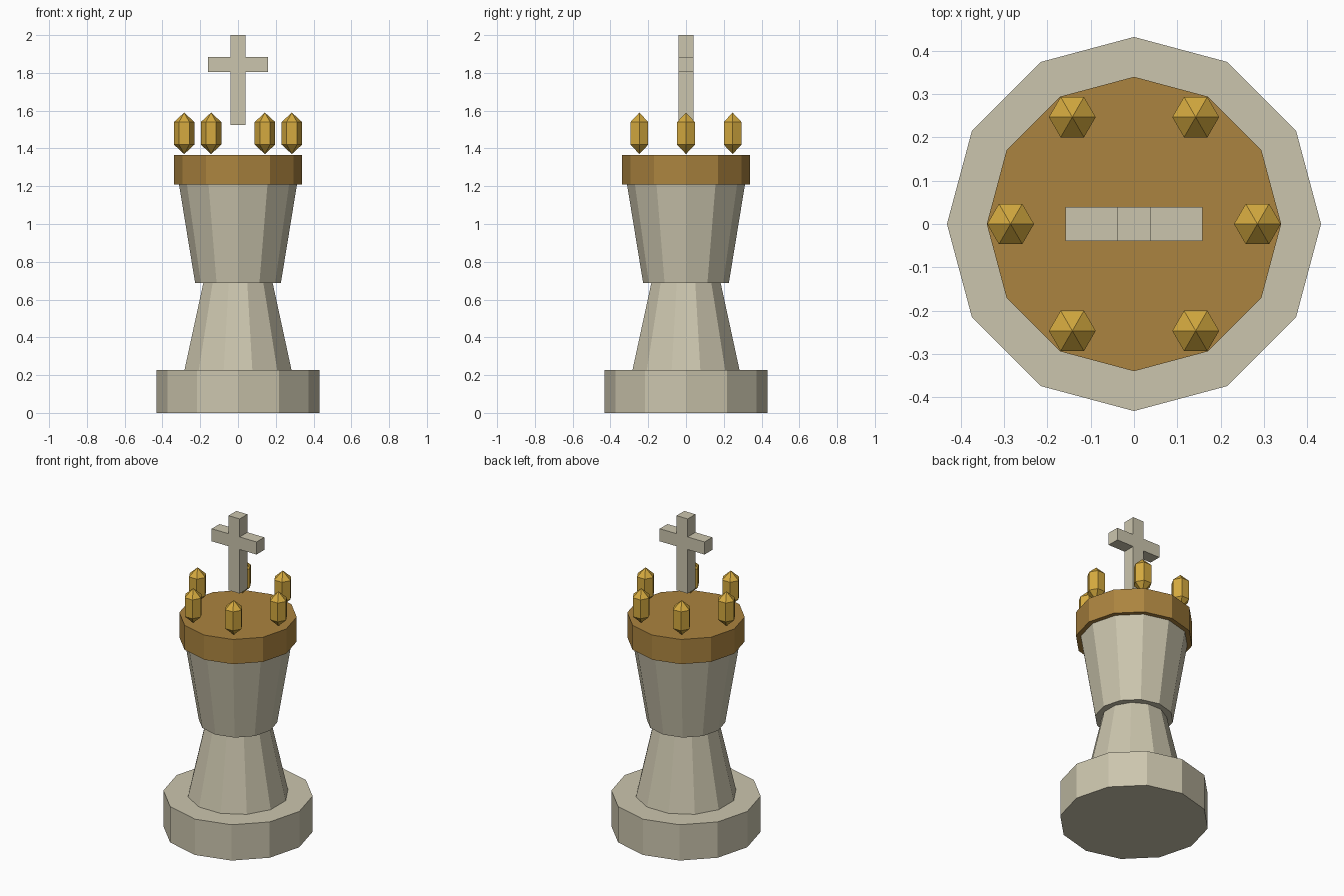
import bpy, bmesh
from math import sin, cos, pi

cube = bpy.data.objects.get("Cube")
if cube:
    bpy.data.objects.remove(cube, do_unlink=True)


def make_material(name, rgb):
    mat = bpy.data.materials.new(name)
    mat.use_nodes = True
    mat.diffuse_color = (*rgb, 1)
    mat.node_tree.nodes["Principled BSDF"].inputs["Base Color"].default_value = (*rgb, 1)
    return mat


stone = make_material("pale stone", (0.60, 0.56, 0.42))
bronze = make_material("dark gold", (0.41, 0.23, 0.05))
gold = make_material("bright gold", (0.66, 0.40, 0.05))


def finish(name, bm, mat):
    bmesh.ops.recalc_face_normals(bm, faces=bm.faces)
    mesh = bpy.data.meshes.new(name)
    bm.to_mesh(mesh)
    bm.free()
    mesh.materials.append(mat)
    obj = bpy.data.objects.new(name, mesh)
    bpy.context.collection.objects.link(obj)
    return obj


def lathe(name, profile, sides, mat, turn=0.0, at=(0, 0)):
    """Faceted solid from (radius, height) pairs; a zero radius makes a point."""
    bm = bmesh.new()
    rings = []
    for r, z in profile:
        count = sides if r else 1
        angles = [turn + 2 * pi * i / sides for i in range(count)]
        rings.append([bm.verts.new((at[0] + r * cos(a), at[1] + r * sin(a), z)) for a in angles])
    for low, high in zip(rings, rings[1:]):
        for i in range(sides):
            j = (i + 1) % sides
            corners = [low[i % len(low)], low[j % len(low)], high[j % len(high)], high[i % len(high)]]
            bm.faces.new(list(dict.fromkeys(corners)))
    for ring in (rings[0], rings[-1]):
        if len(ring) > 1:
            bm.faces.new(ring)
    return finish(name, bm, mat)


# Body: foot, tapered stem, flared cup and crown band
lathe("base", [(0.432, 0), (0.432, 0.228)], 12, stone)
lathe("stem", [(0.293, 0.228), (0.19, 0.688)], 12, stone, turn=pi / 12)
lathe("cup", [(0.227, 0.688), (0.312, 1.208)], 12, stone)
lathe("crown_band", [(0.34, 1.208), (0.34, 1.365)], 12, bronze)

# Ring of six pointed crown jewels
for k in range(6):
    a = k * pi / 3
    lathe(f"crown_jewel_{k + 1}", [(0, 1.37), (0.054, 1.42), (0.054, 1.54), (0, 1.59)],
          6, gold, at=(0.285 * cos(a), 0.285 * sin(a)))

# Cross floating above the crown: centre block with arms extruded from it
w, bar_low, bar_high = 0.039, 1.805, 1.885
bm = bmesh.new()
bmesh.ops.create_cube(bm, size=1)
for v in bm.verts:
    v.co = (v.co.x * 2 * w, v.co.y * 2 * w, bar_high if v.co.z > 0 else bar_low)
bm.normal_update()
arms = [((0, 0, 1), 2.0 - bar_high), ((0, 0, -1), bar_low - 1.525),
        ((1, 0, 0), 0.158 - w), ((-1, 0, 0), 0.158 - w)]
for direction, length in arms:
    face = max(bm.faces, key=lambda f: sum(n * d for n, d in zip(f.normal, direction))
               - 10 * (abs(f.calc_center_median().z - (bar_low + bar_high) / 2) > 0.05))
    new = bmesh.ops.extrude_discrete_faces(bm, faces=[face])["faces"][0]
    bmesh.ops.translate(bm, verts=new.verts, vec=[d * length for d in direction])
    bm.normal_update()
bmesh.ops.remove_doubles(bm, verts=bm.verts, dist=0.0001)
finish("cross", bm, stone)
